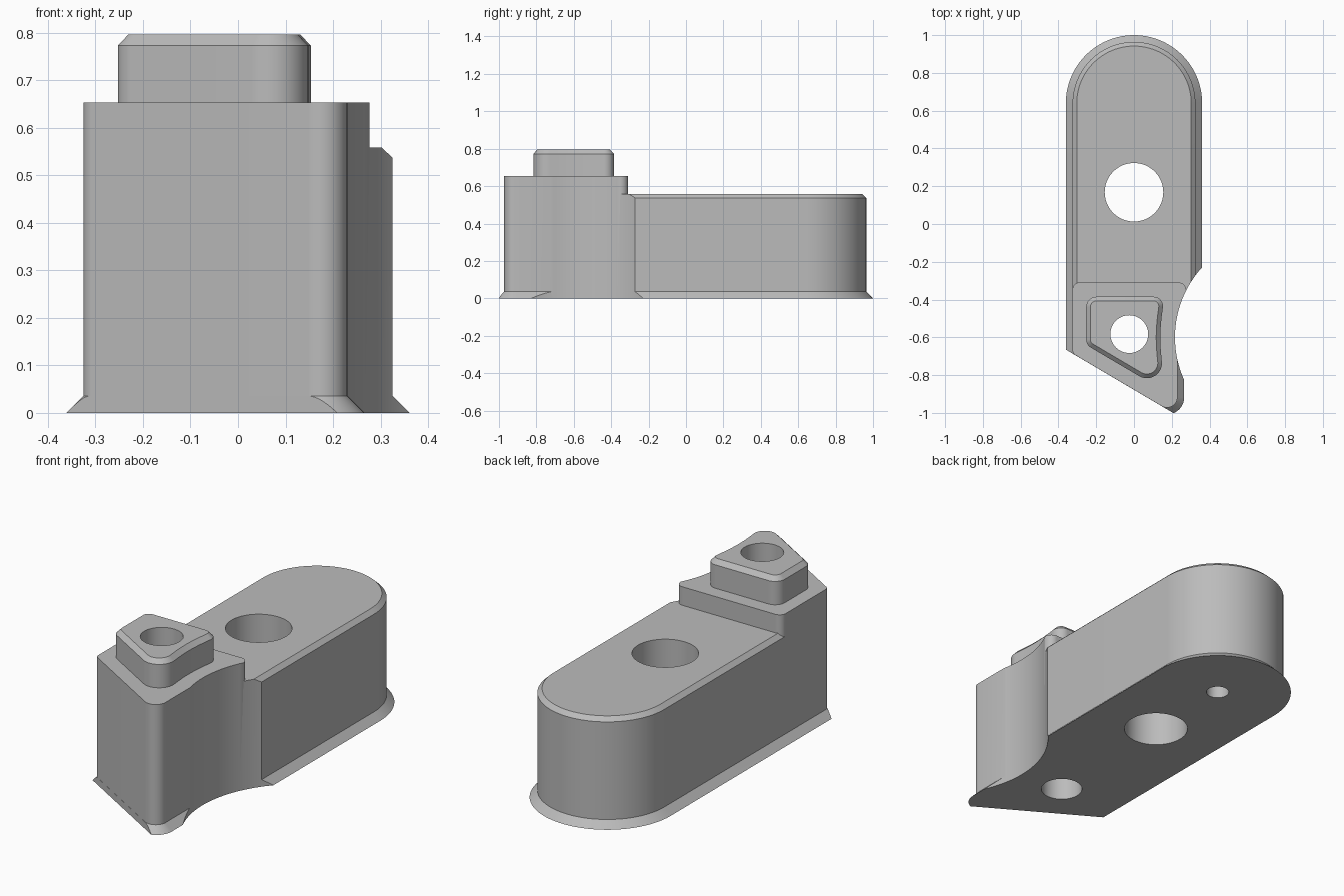
import bpy
import bmesh
import math
from mathutils import Vector

cube = bpy.data.objects.get("Cube")
if cube:
    bpy.data.objects.remove(cube, do_unlink=True)

grey = bpy.data.materials.new("plain grey")
grey.use_nodes = True
grey.diffuse_color = (0.5, 0.5, 0.5, 1)
grey.node_tree.nodes["Principled BSDF"].inputs["Base Color"].default_value = (0.5, 0.5, 0.5, 1)


def outline(corners, offset=0.0):
    """Counter-clockwise corners (x, y, radius), pushed outward and rounded."""
    points = []
    count = len(corners)
    for i, (x, y, radius) in enumerate(corners):
        here = Vector((x, y))
        before = (here - Vector(corners[i - 1][:2])).normalized()
        after = (Vector(corners[(i + 1) % count][:2]) - here).normalized()
        n1 = Vector((before.y, -before.x))
        n2 = Vector((after.y, -after.x))
        here = here + (n1 + n2) * (offset / (1 + n1.dot(n2)))
        if radius == 0:
            points.append(here)
            continue
        turn = math.atan2(before.cross(after), before.dot(after))
        side = 1 if turn > 0 else -1
        radius += offset * side
        start = here - before * radius * math.tan(abs(turn) / 2)
        centre = start - n1 * radius * side
        steps = max(6, round(abs(turn) / (math.pi / 48)))
        a0 = math.atan2(n1.y * side, n1.x * side)
        for k in range(steps + 1):
            a = a0 + turn * k / steps
            points.append(centre + Vector((math.cos(a), math.sin(a))) * radius)
    return [p for i, p in enumerate(points) if (p - points[i - 1]).length > 1e-4]


def loft(name, corners, sections):
    """Stack the outline at each (offset, height) and close both ends."""
    bm = bmesh.new()
    rings = [[bm.verts.new((p.x, p.y, z)) for p in outline(corners, off)]
             for off, z in sections]
    n = len(rings[0])
    for low, high in zip(rings, rings[1:]):
        for i in range(n):
            j = (i + 1) % n
            bm.faces.new((low[i], low[j], high[j], high[i]))
    bm.faces.new(rings[0][::-1])
    bm.faces.new(rings[-1])
    mesh = bpy.data.meshes.new(name)
    bm.to_mesh(mesh)
    bm.free()
    mesh.materials.append(grey)
    obj = bpy.data.objects.new(name, mesh)
    bpy.context.collection.objects.link(obj)
    return obj


def cylinder(name, x, y, radius, low, high, sides=64):
    bpy.ops.mesh.primitive_cylinder_add(vertices=sides, radius=radius, depth=high - low,
                                        location=(x, y, (low + high) / 2))
    obj = bpy.context.object
    obj.name = name
    obj.data.materials.append(grey)
    return obj


def combine(target, tool, operation):
    bpy.ops.object.select_all(action='DESELECT')
    bpy.context.view_layer.objects.active = target
    target.select_set(True)
    mod = target.modifiers.new(operation.title(), 'BOOLEAN')
    mod.operation = operation
    mod.solver = 'EXACT'
    mod.object = tool
    bpy.ops.object.modifier_apply(modifier=mod.name)
    bpy.data.objects.remove(tool, do_unlink=True)


# Shared slanted front with a rounded tip
SLOPE = -0.59
SIDE = 0.325
TIP = 0.23


def slant(x):
    return -0.665 + SLOPE * (x + 0.36)


front = [(-SIDE, slant(-SIDE), 0.03), (TIP, slant(TIP), 0.055), (TIP, -0.6, 0)]

# Long body with flared foot and chamfered top
body = loft("body", front + [(SIDE, -0.6, 0), (SIDE, 0.964, SIDE), (-SIDE, 0.964, SIDE)],
            [(0.036, 0), (0, 0.036), (0, 0.537), (-0.022, 0.558)])

# Trim the flared foot flush with the slanted front
gap = 0.0005
trim = loft("front_trim", [(-1, slant(-1) - gap, 0), (-1, -3, 0), (1, -3, 0),
                           (1, slant(1) - gap, 0)], [(0, -0.1), (0, 0.1)])
combine(body, trim, 'DIFFERENCE')

# Raised block at the front
block = loft("raised_block", front + [(0.285, -0.31, 0.04), (-SIDE, -0.31, 0.035)],
             [(0, 0.4), (0, 0.653)])
combine(body, block, 'UNION')

# Concave scoop on the left side
combine(body, cylinder("scoop", 0.767, -0.6, 0.55, -0.1, 1, 160), 'DIFFERENCE')

# Chamfered boss on the raised block
boss = loft("boss", [(-0.253, -0.385, 0.055), (-0.253, -0.64, 0.05),
                     (0.163, -0.885, 0.08), (0.134, -0.59, 0.9), (0.16, -0.385, 0.05)],
            [(0, 0.6), (0, 0.773), (-0.022, 0.796)])
combine(body, boss, 'UNION')

# Two through holes and a blind hole underneath
for name, x, y, radius, top in (("boss_hole", -0.025, -0.583, 0.1, 1),
                                ("main_hole", 0, 0.168, 0.155, 1),
                                ("blind_hole", 0, 0.64, 0.055, 0.3)):
    combine(body, cylinder(name, x, y, radius, -0.1, top), 'DIFFERENCE')

bpy.ops.object.select_all(action='DESELECT')
bpy.context.view_layer.objects.active = body
body.select_set(True)
bpy.ops.object.shade_smooth_by_angle(angle=math.radians(25))
